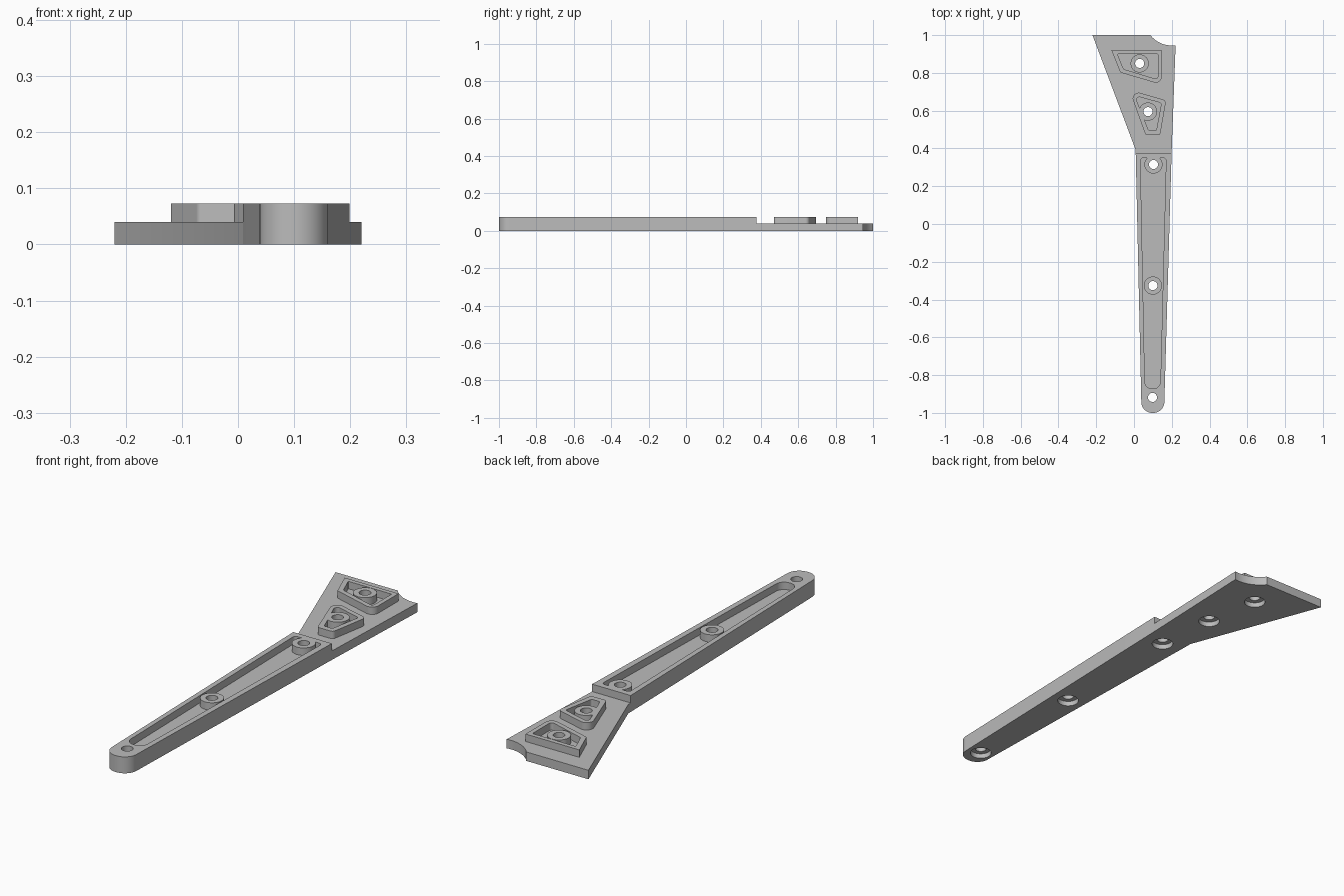
import bpy, bmesh, math
from mathutils import Vector

cube = bpy.data.objects.get("Cube")
if cube:
    bpy.data.objects.remove(cube, do_unlink=True)

grey = bpy.data.materials.new("plain grey")
grey.use_nodes = True
grey.diffuse_color = (0.5, 0.5, 0.5, 1)
grey.node_tree.nodes["Principled BSDF"].inputs["Base Color"].default_value = (0.5, 0.5, 0.5, 1)

STEP, TOP = 0.04, 0.073      # plate height, full height
HOLE, BOSS, RECESS = 0.024, 0.048, 0.045


def rounded(corners, steps=8):
    """Outline from (x, y, radius) corners, counter-clockwise."""
    out = []
    for i, (x, y, r) in enumerate(corners):
        p = Vector((x, y))
        if r == 0:
            out.append(p)
            continue
        a = (Vector(corners[i - 1][:2]) - p).normalized()
        b = (Vector(corners[(i + 1) % len(corners)][:2]) - p).normalized()
        half = a.angle(b) / 2
        reach = r / math.tan(half)
        c = p + (a + b).normalized() * r / math.sin(half)
        s, e = p + a * reach - c, p + b * reach - c
        out += [c + s.lerp(e, k / steps).normalized() * r for k in range(steps + 1)]
    return out


def circle(centre, r, n=40):
    return [Vector(centre) + Vector((math.cos(k * math.tau / n), math.sin(k * math.tau / n))) * r
            for k in range(n)]


def prism(name, outline, z0, z1):
    bm = bmesh.new()
    face = bm.faces.new([bm.verts.new((p.x, p.y, z0)) for p in outline])
    top = bmesh.ops.extrude_face_region(bm, geom=[face])["geom"]
    verts = [v for v in top if isinstance(v, bmesh.types.BMVert)]
    bmesh.ops.translate(bm, verts=verts, vec=(0, 0, z1 - z0))
    bmesh.ops.recalc_face_normals(bm, faces=bm.faces)
    mesh = bpy.data.meshes.new(name)
    bm.to_mesh(mesh)
    bm.free()
    mesh.materials.append(grey)
    obj = bpy.data.objects.new(name, mesh)
    bpy.context.collection.objects.link(obj)
    return obj


def cut(obj, cutter):
    """Subtract the cutter from the object, then discard the cutter."""
    mod = obj.modifiers.new("cut", "BOOLEAN")
    mod.operation, mod.solver, mod.object = "DIFFERENCE", "EXACT", cutter
    mesh = bpy.data.meshes.new_from_object(
        obj.evaluated_get(bpy.context.evaluated_depsgraph_get()))
    obj.modifiers.clear()
    obj.data = mesh
    bpy.data.objects.remove(cutter, do_unlink=True)


def pocket(obj, corners, bosses):
    """Sink a pocket that leaves round bosses standing."""
    tool = prism("pocket_cutter", rounded(corners), STEP, TOP + 0.05)
    for centre in bosses:
        cut(tool, prism("boss_cutter", circle(centre, BOSS), 0, 0.2))
    cut(obj, tool)


def bolt_holes(obj, centres, recessed=True):
    for centre in centres:
        cut(obj, prism("hole_cutter", circle(centre, HOLE), -0.1, 0.2))
        if recessed:
            cut(obj, prism("recess_cutter", circle(centre, RECESS), -0.1, 0.022))


arm_holes = [(0.098, -0.918), (0.1, -0.326), (0.103, 0.315)]
pad_holes = [(0.074, 0.595), (0.03, 0.85)]

# Long tapered arm with a rounded tip and a pocket
arm = prism("arm", rounded([(0.04, -1, 0.058), (0.159, -1, 0.058),
                            (0.199, 0.376, 0), (0.009, 0.376, 0)], 16), 0, TOP)
pocket(arm, [(0.058, -0.872, 0.038), (0.139, -0.872, 0.038),
             (0.17, 0.35, 0.015), (0.034, 0.35, 0.015)], arm_holes[1:])
bolt_holes(arm, arm_holes)

# Flared end plate with a curved notch in its back corner
plate = prism("end_plate", rounded([(0.009, 0.376, 0), (0.199, 0.376, 0), (0.22, 0.94, 0),
                                    (0.22, 1, 0), (-0.22, 1, 0), (0.009, 0.392, 0)]), 0, STEP)
cut(plate, prism("notch_cutter", circle((0.2, 1.09), 0.145, 64), -0.1, 0.2))
bolt_holes(plate, pad_holes)

# Raised pads on the plate, each a wall around a boss
front_pad = prism("front_pad", rounded([(0.062, 0.47, 0.015), (0.138, 0.47, 0.015),
                                        (0.17, 0.655, 0.02), (-0.025, 0.71, 0.03)]), STEP - 0.003, TOP)
back_pad = prism("back_pad", rounded([(-0.072, 0.802, 0.01), (0.146, 0.738, 0.03),
                                      (0.146, 0.92, 0), (-0.119, 0.92, 0)]), STEP - 0.003, TOP)
pocket(front_pad, [(0.078, 0.495, 0.008), (0.118, 0.495, 0.008),
                   (0.145, 0.64, 0.01), (0.003, 0.68, 0.015)], pad_holes[:1])
pocket(back_pad, [(-0.055, 0.82, 0.006), (0.126, 0.765, 0.012),
                  (0.126, 0.9, 0.003), (-0.088, 0.9, 0.003)], pad_holes[1:])
bolt_holes(front_pad, pad_holes[:1], False)
bolt_holes(back_pad, pad_holes[1:], False)

# Smooth the round walls, keep the edges sharp
for obj in (arm, plate, front_pad, back_pad):
    bpy.ops.object.select_all(action="DESELECT")
    obj.select_set(True)
    bpy.context.view_layer.objects.active = obj
    bpy.ops.object.shade_smooth_by_angle(angle=math.radians(30))
